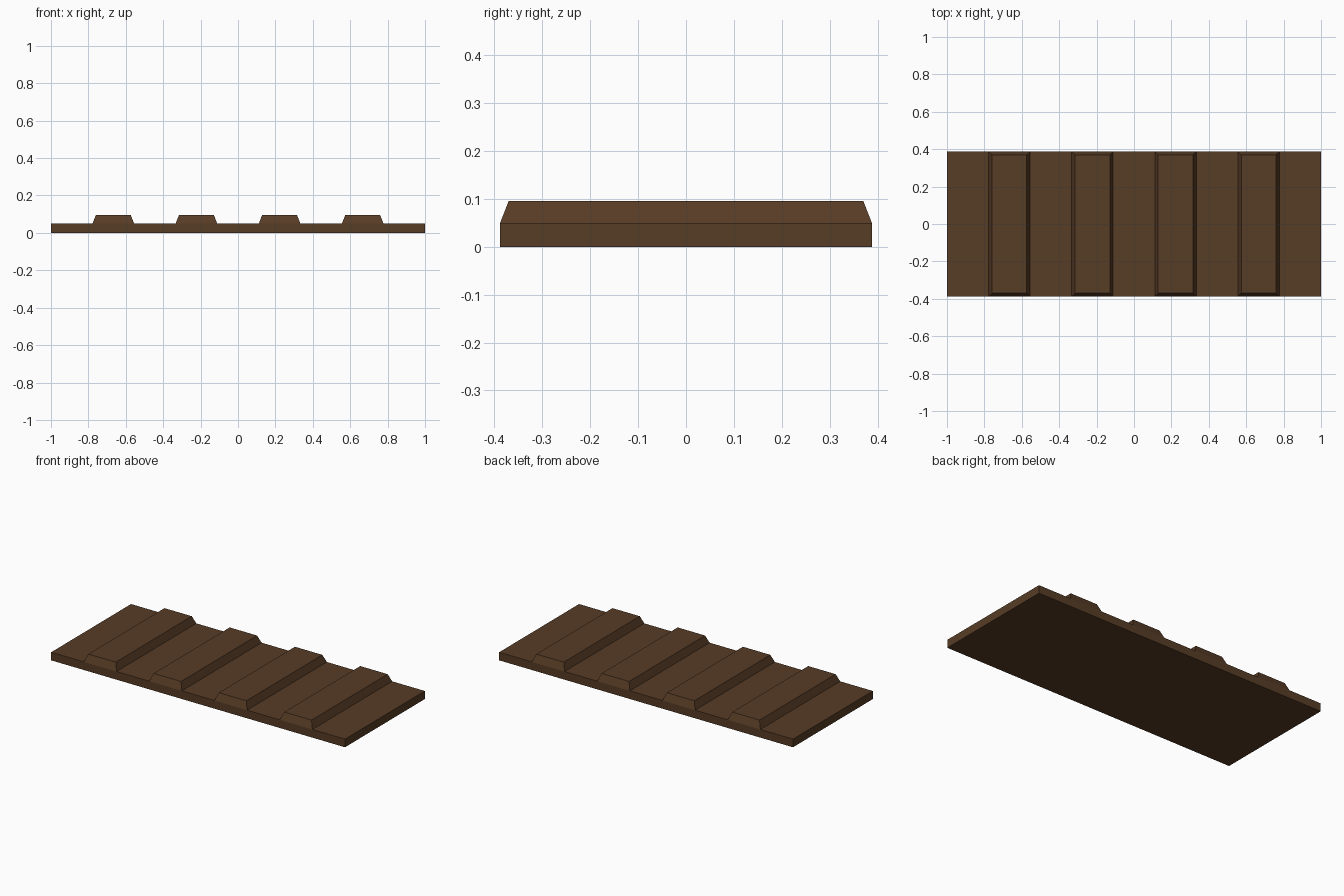
import bpy
import bmesh

cube = bpy.data.objects.get("Cube")
if cube:
    bpy.data.objects.remove(cube, do_unlink=True)

# Dark brown wood
COLOUR = (0.095, 0.045, 0.019, 1)
wood = bpy.data.materials.new("dark_brown_wood")
wood.use_nodes = True
wood.diffuse_color = COLOUR
bsdf = wood.node_tree.nodes["Principled BSDF"]
bsdf.inputs["Base Color"].default_value = COLOUR
bsdf.inputs["Roughness"].default_value = 0.9

HALF_DEPTH = 0.388
BASE_TOP = 0.05
RIDGE_TOP = 0.096


def tapered_block(name, x, z0, z1, half_width, taper=0.0, open_bottom=False):
    """Box between two heights whose top is drawn in by taper on all sides."""
    bm = bmesh.new()
    bmesh.ops.create_cube(bm, size=2)
    bottom = min(bm.faces, key=lambda f: f.calc_center_median().z)
    for v in bm.verts:
        top = v.co.z > 0
        inset = taper if top else 0
        v.co.x *= half_width - inset
        v.co.y *= HALF_DEPTH - inset
        v.co.z = z1 if top else z0
    if open_bottom:
        bmesh.ops.delete(bm, geom=[bottom], context='FACES_ONLY')
    mesh = bpy.data.meshes.new(name)
    bm.to_mesh(mesh)
    bm.free()
    mesh.materials.append(wood)
    obj = bpy.data.objects.new(name, mesh)
    obj.location.x = x
    bpy.context.collection.objects.link(obj)
    return obj


# Flat plank
tapered_block("base_plank", 0, 0, BASE_TOP, 1)

# Four evenly spaced bevelled cross ridges
SPACING = 4 / 9
for i in range(4):
    tapered_block(f"ridge_{i + 1}", (i - 1.5) * SPACING, BASE_TOP, RIDGE_TOP,
                  SPACING / 4, taper=0.018, open_bottom=True)
